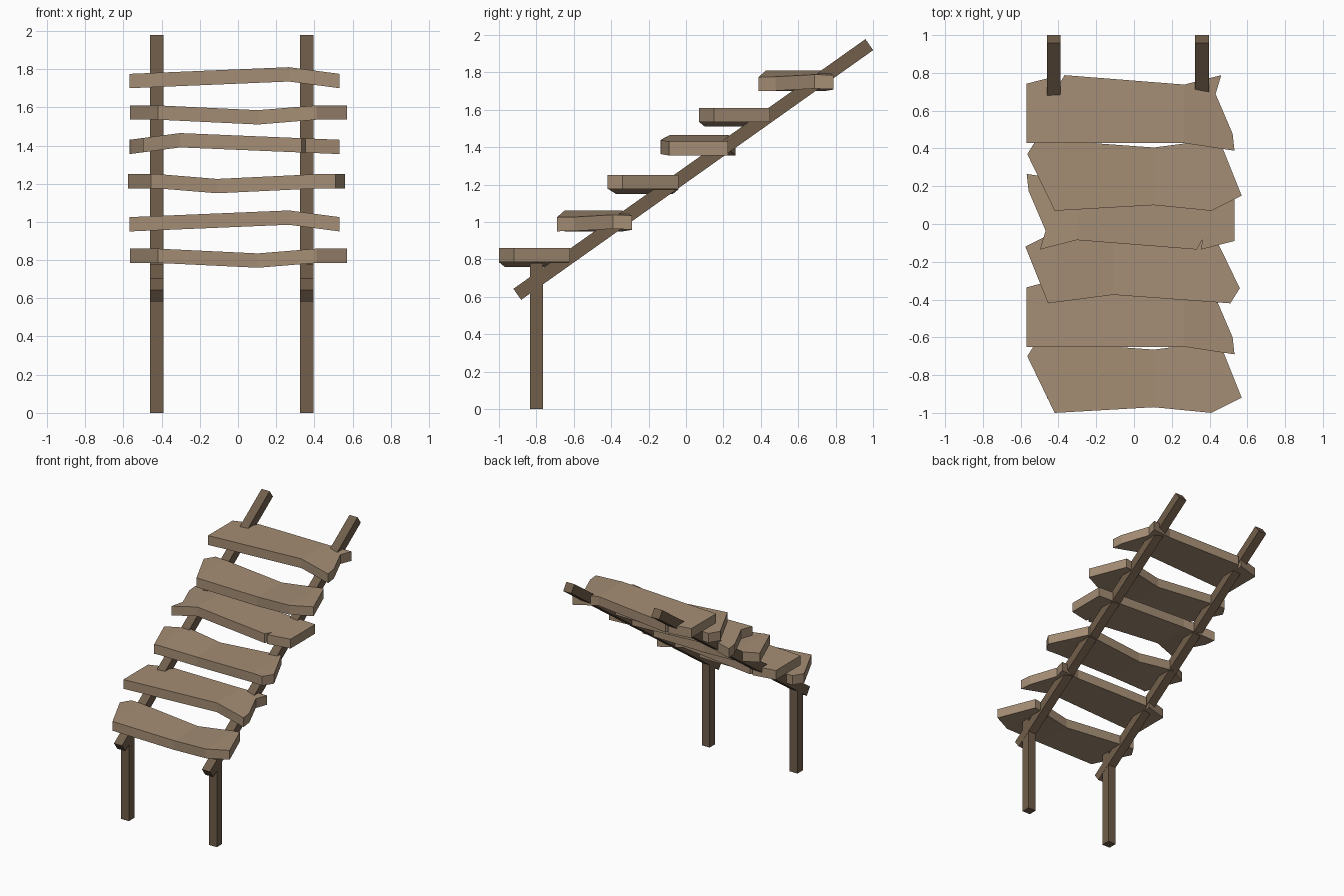
import bpy, bmesh, math
from mathutils import Vector

cube = bpy.data.objects.get("Cube")
if cube:
    bpy.data.objects.remove(cube, do_unlink=True)


def material(name, color):
    mat = bpy.data.materials.new(name)
    mat.use_nodes = True
    mat.diffuse_color = color
    mat.node_tree.nodes["Principled BSDF"].inputs["Base Color"].default_value = color
    return mat


plank_wood = material("light plank wood", (0.376, 0.270, 0.178, 1))
frame_wood = material("dark frame wood", (0.165, 0.112, 0.070, 1))


def add_object(name, bm, mat):
    mesh = bpy.data.meshes.new(name)
    bmesh.ops.recalc_face_normals(bm, faces=bm.faces)
    bm.to_mesh(mesh)
    bm.free()
    mesh.materials.append(mat)
    obj = bpy.data.objects.new(name, mesh)
    bpy.context.collection.objects.link(obj)
    return obj


def bent_height(x, profile):
    # Height along a warped plank, straight between the bends
    for (x0, z0), (x1, z1) in zip(profile, profile[1:]):
        if x <= x1:
            return z0 + (z1 - z0) * (x - x0) / (x1 - x0)
    return profile[-1][1]


def plank(name, outline, profile, location, turned):
    bm = bmesh.new()
    base = bm.faces.new([bm.verts.new((x, y, 0)) for x, y in outline])
    top = bmesh.ops.extrude_face_region(bm, geom=[base])["geom"]
    for v in top:
        if isinstance(v, bmesh.types.BMVert):
            v.co.z += 0.075
    for x, _ in profile[1:-1]:
        bmesh.ops.bisect_plane(bm, geom=bm.verts[:] + bm.edges[:] + bm.faces[:],
                               dist=0.0005, plane_co=(x, 0, 0), plane_no=(1, 0, 0))
    for v in bm.verts:
        v.co.z += bent_height(v.co.x, profile)
    obj = add_object(name, bm, plank_wood)
    obj.location = location
    obj.rotation_euler.z = math.pi if turned else 0


# Sagging plank and notched, humped plank
sagging = ([(-.565, .105), (-.42, -.195), (.105, -.165), (.41, -.195),
            (.57, -.115), (.45, .185), (.105, .14), (-.515, .185)],
           [(-.6, 0), (-.42, 0), (.105, -.025), (.41, 0), (.6, 0)])
humped = ([(-.55, -.16), (.285, -.16), (.55, -.2), (.54, -.11), (.45, .1), (.48, .2),
           (.285, .15), (-.35, .2), (-.382, .145), (-.372, .2), (-.55, .155)],
          [(-.55, 0), (.285, .035), (.55, 0)])

# Six treads, alternating shape, the middle pair turned around
treads = [(sagging, (0, -.805, .785), False), (humped, (-.018, -.49, .95), False),
          (sagging, (-.005, -.235, 1.175), True), (humped, (-.018, .065, 1.355), True),
          (sagging, (0, .265, 1.535), False), (humped, (-.018, .588, 1.70), False)]
for number, ((outline, profile), location, turned) in enumerate(treads, 1):
    plank(f"tread_{number}", outline, profile, location, turned)


def beam(name, start, end, width=0.07):
    # Square timber between two points in the side plane
    start, end = Vector(start), Vector(end)
    axis = end - start
    bm = bmesh.new()
    bmesh.ops.create_cube(bm, size=1)
    bmesh.ops.scale(bm, vec=(width, width, axis.length), verts=bm.verts)
    obj = add_object(name, bm, frame_wood)
    obj.location = (start + end) / 2
    obj.rotation_euler.x = -math.atan2(axis.y, axis.z)


# Sloping rails and front posts
for side, x in (("right", -.425), ("left", .36)):
    beam(f"{side}_rail", (x, -.902, .613), (x, .98, 1.948), 0.072)
    beam(f"{side}_post", (x, -.8, 0), (x, -.8, .78))
